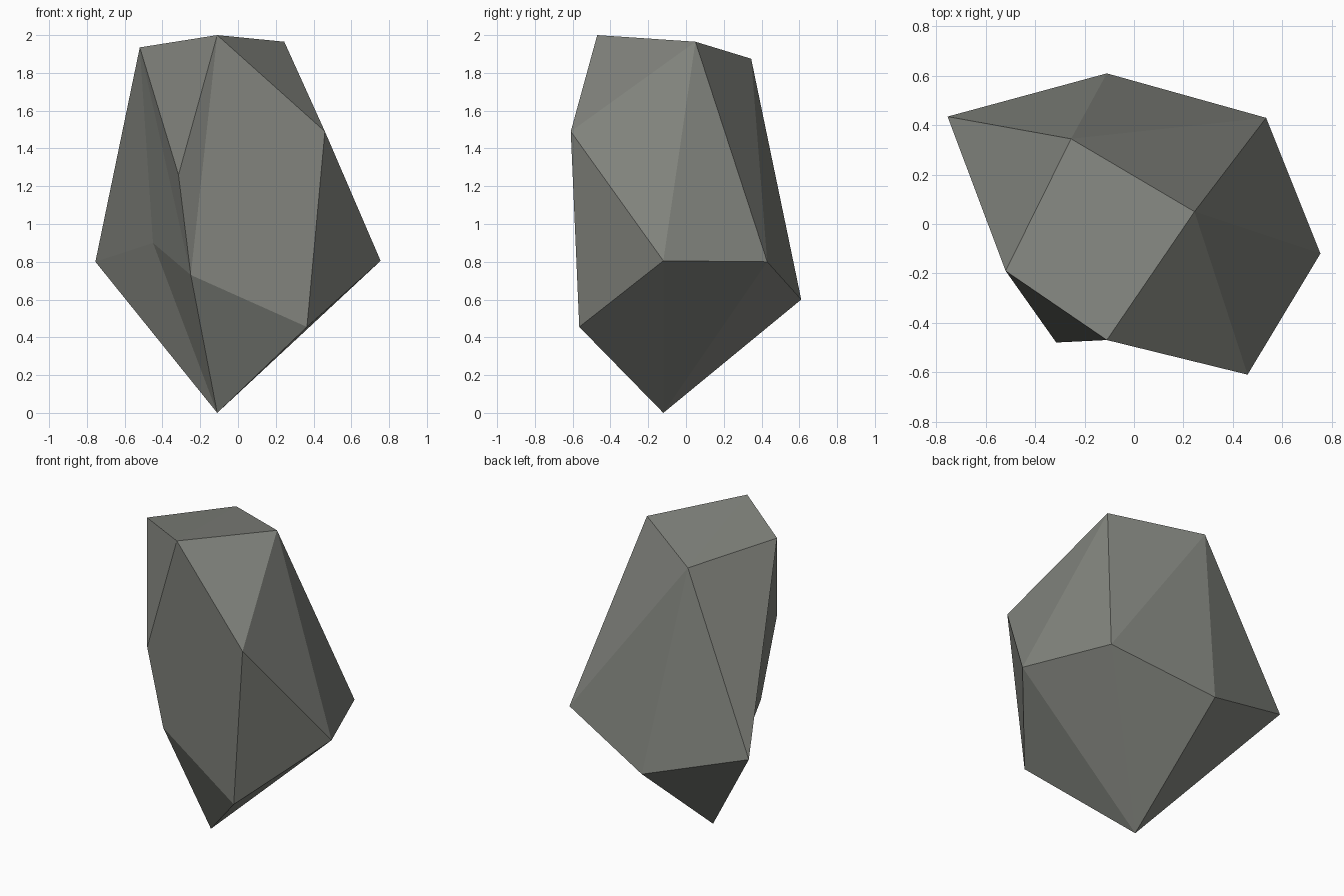
import bpy, bmesh
from mathutils import Vector

if "Cube" in bpy.data.objects:
    bpy.data.objects.remove(bpy.data.objects["Cube"])

# Rock corners, from the crown down to the tip
corners = {
    "A": (-0.11, -0.47, 2.00), "B": (0.245, 0.05, 1.965),
    "C": (-0.255, 0.345, 1.875), "D": (-0.52, -0.19, 1.935),
    "E": (0.46, -0.61, 1.49), "L": (-0.315, -0.48, 1.26),
    "N": (-0.45, 0.0, 0.90), "M": (-0.25, -0.41, 0.73),
    "F": (0.755, -0.12, 0.805), "G": (0.535, 0.43, 0.80),
    "I": (-0.755, 0.435, 0.80), "H": (-0.11, 0.61, 0.60),
    "J": (0.365, -0.565, 0.455), "K": (-0.11, -0.12, 0.0),
}

bm = bmesh.new()
v = {k: bm.verts.new(Vector(p)) for k, p in corners.items()}


def fan(hub, rim):
    """Facets spreading from one corner along a chain of others."""
    for a, b in zip(rim, rim[1:]):
        bm.faces.new((v[hub], v[a], v[b]))


fan("A", "BCD")        # crown
fan("A", "DLMJEB")     # front side
fan("B", "EFGC")       # right side
fan("E", "FJ")         # right front chip
fan("C", "GHID")       # back side
fan("D", "INML")       # left side
fan("K", "JFGHINMJ")   # underside, down to the tip

bmesh.ops.recalc_face_normals(bm, faces=bm.faces)
mesh = bpy.data.meshes.new("rock")
bm.to_mesh(mesh)
bm.free()

# Grey stone
stone = bpy.data.materials.new("grey stone")
stone.diffuse_color = (0.22, 0.228, 0.205, 1)
stone.use_nodes = True
stone.node_tree.nodes["Principled BSDF"].inputs["Base Color"].default_value = stone.diffuse_color
mesh.materials.append(stone)

rock = bpy.data.objects.new("rock", mesh)
bpy.context.collection.objects.link(rock)
